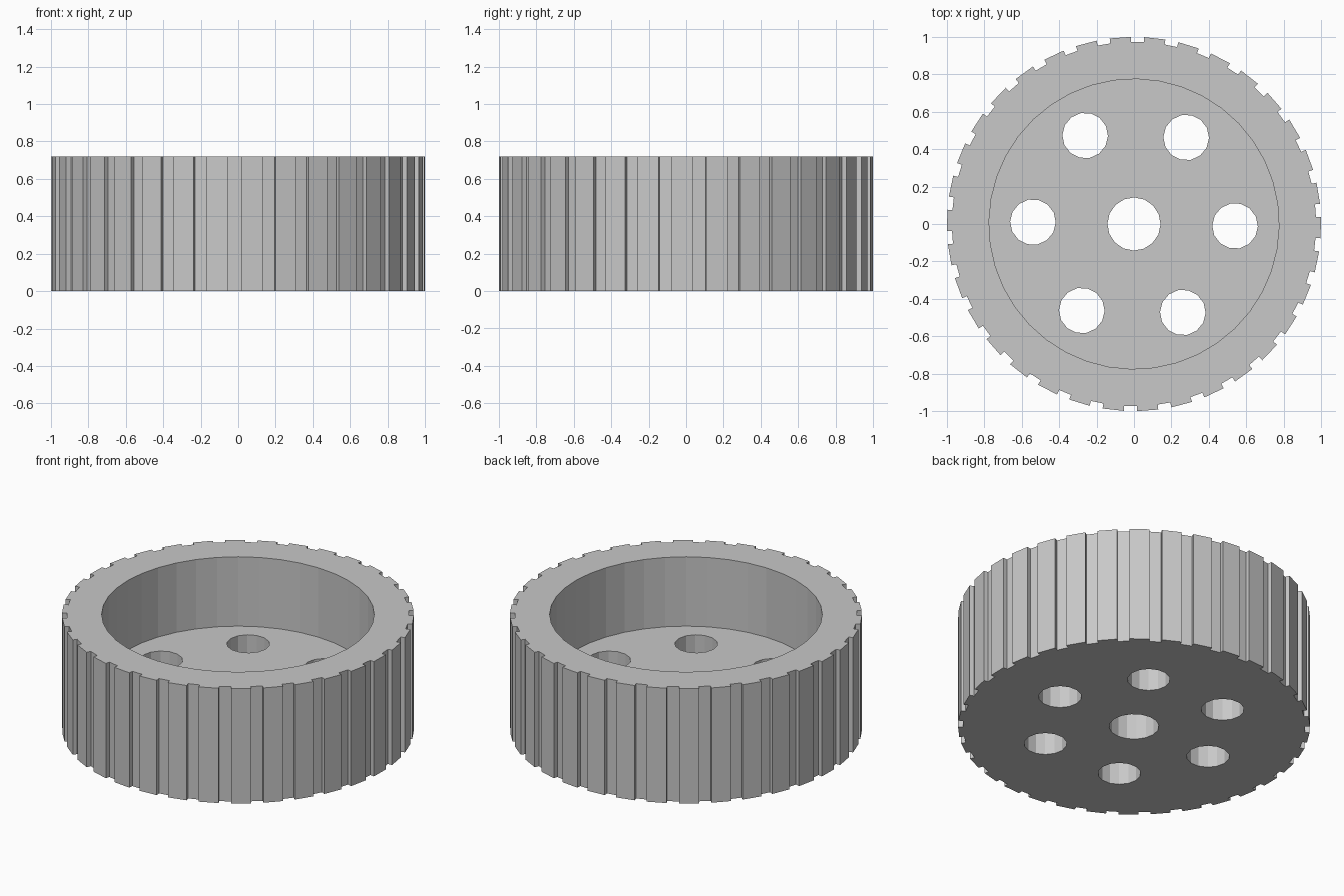
import bpy, bmesh
from math import pi, sin, cos, radians

if "Cube" in bpy.data.objects:
    bpy.data.objects.remove(bpy.data.objects["Cube"], do_unlink=True)

HEIGHT, FLOOR = 0.72, 0.285
OUTER, GROOVE, POCKET = 1.0, 0.973, 0.775
TEETH = 34
TURN = radians(-1.1)

grey = bpy.data.materials.new("plain grey")
grey.use_nodes = True
grey.diffuse_color = (0.58, 0.58, 0.58, 1)
grey.node_tree.nodes["Principled BSDF"].inputs["Base Color"].default_value = (0.58, 0.58, 0.58, 1)


def prism(name, points, z0, z1):
    """Closed solid from a flat outline."""
    bm = bmesh.new()
    base = bm.faces.new([bm.verts.new((x, y, z0)) for x, y in points])
    top = bmesh.ops.extrude_face_region(bm, geom=[base])["geom"]
    bmesh.ops.translate(bm, vec=(0, 0, z1 - z0),
                        verts=[v for v in top if isinstance(v, bmesh.types.BMVert)])
    bmesh.ops.recalc_face_normals(bm, faces=bm.faces)
    mesh = bpy.data.meshes.new(name)
    bm.to_mesh(mesh)
    bm.free()
    mesh.materials.append(grey)
    obj = bpy.data.objects.new(name, mesh)
    bpy.context.collection.objects.link(obj)
    return obj


def circle(radius, sides, cx=0, cy=0):
    return [(cx + radius * cos(2 * pi * i / sides + TURN),
             cy + radius * sin(2 * pi * i / sides + TURN)) for i in range(sides)]


# Grooved outline: one groove centred on the front, then a tooth, repeated
pitch = 2 * pi / TEETH
half = 0.19 * pitch
outline = []
for i in range(TEETH):
    a = -pi / 2 + TURN + i * pitch
    for r, t in ((OUTER, -half), (GROOVE, -half), (GROOVE, half), (OUTER, half)):
        outline.append((r * cos(a + t), r * sin(a + t)))
wheel = prism("grooved_wheel", outline, 0, HEIGHT)

# Cutters: open pocket, centre bore and ring of six holes
cutters = [prism("pocket_cutter", circle(POCKET, 40), FLOOR, HEIGHT + 0.2),
           prism("bore_cutter", circle(0.142, 16), -0.2, HEIGHT)]
for i in range(6):
    a = i * pi / 3 + TURN
    cutters.append(prism("hole_cutter", circle(0.122, 14, 0.54 * cos(a), 0.54 * sin(a)),
                         -0.2, HEIGHT))
for cutter in cutters:
    cutter.hide_render = True
    cut = wheel.modifiers.new(cutter.name, 'BOOLEAN')
    cut.operation = 'DIFFERENCE'
    cut.solver = 'EXACT'
    cut.object = cutter

# Bake the cuts and drop the cutters
bpy.context.view_layer.update()
baked = bpy.data.meshes.new_from_object(
    wheel.evaluated_get(bpy.context.evaluated_depsgraph_get()))
wheel.modifiers.clear()
wheel.data = baked
for cutter in cutters:
    bpy.data.objects.remove(cutter, do_unlink=True)
